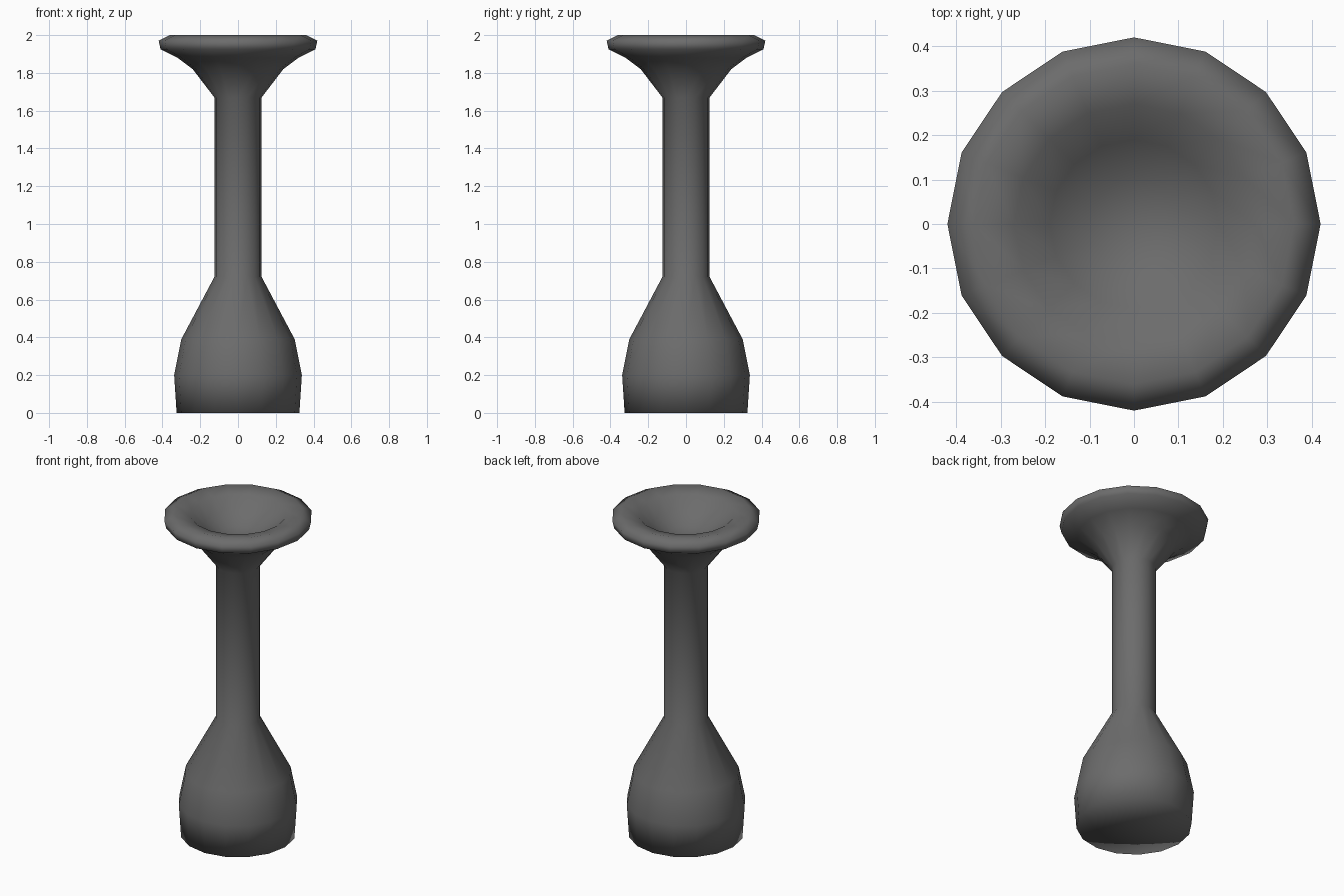
import bpy
import bmesh
import math

cube = bpy.data.objects.get("Cube")
if cube:
    bpy.data.objects.remove(cube, do_unlink=True)

SIDES = 16

grey = bpy.data.materials.new("dark grey")
grey.use_nodes = True
colour = (0.15, 0.15, 0.15, 1)
grey.diffuse_color = colour
grey.node_tree.nodes["Principled BSDF"].inputs["Base Color"].default_value = colour


def lathe(name, profile, material):
    """Spin (radius, height) points around z and close the ends with caps."""
    bm = bmesh.new()
    rings = []
    for r, z in profile:
        if r == 0:
            rings.append([bm.verts.new((0, 0, z))] * SIDES)
        else:
            angles = [2 * math.pi * i / SIDES for i in range(SIDES)]
            rings.append([bm.verts.new((r * math.cos(a), r * math.sin(a), z)) for a in angles])
    for low, high in zip(rings, rings[1:]):
        for i in range(SIDES):
            j = (i + 1) % SIDES
            corners = dict.fromkeys((low[i], low[j], high[j], high[i]))
            bm.faces.new(list(corners))
    for face in bm.faces:
        face.smooth = True
    bmesh.ops.recalc_face_normals(bm, faces=bm.faces)
    mesh = bpy.data.meshes.new(name)
    bm.to_mesh(mesh)
    bm.free()
    mesh.materials.append(material)
    obj = bpy.data.objects.new(name, mesh)
    bpy.context.collection.objects.link(obj)
    return obj


# Weighted base, slim stem, flared cup and shallow dish in one turned piece
base = [(0, 0), (0.325, 0), (0.338, 0.2), (0.3, 0.39)]
stem = [(0.125, 0.72), (0.125, 1.67)]
flare = [(0.24, 1.82), (0.32, 1.88), (0.41, 1.925)]
rim = [(0.42, 1.97), (0.36, 2.0), (0.27, 1.98)]
dish = [(0.19, 1.91), (0.1, 1.86), (0, 1.84)]
lathe("turned_stand", base + stem + flare + rim + dish, grey)
